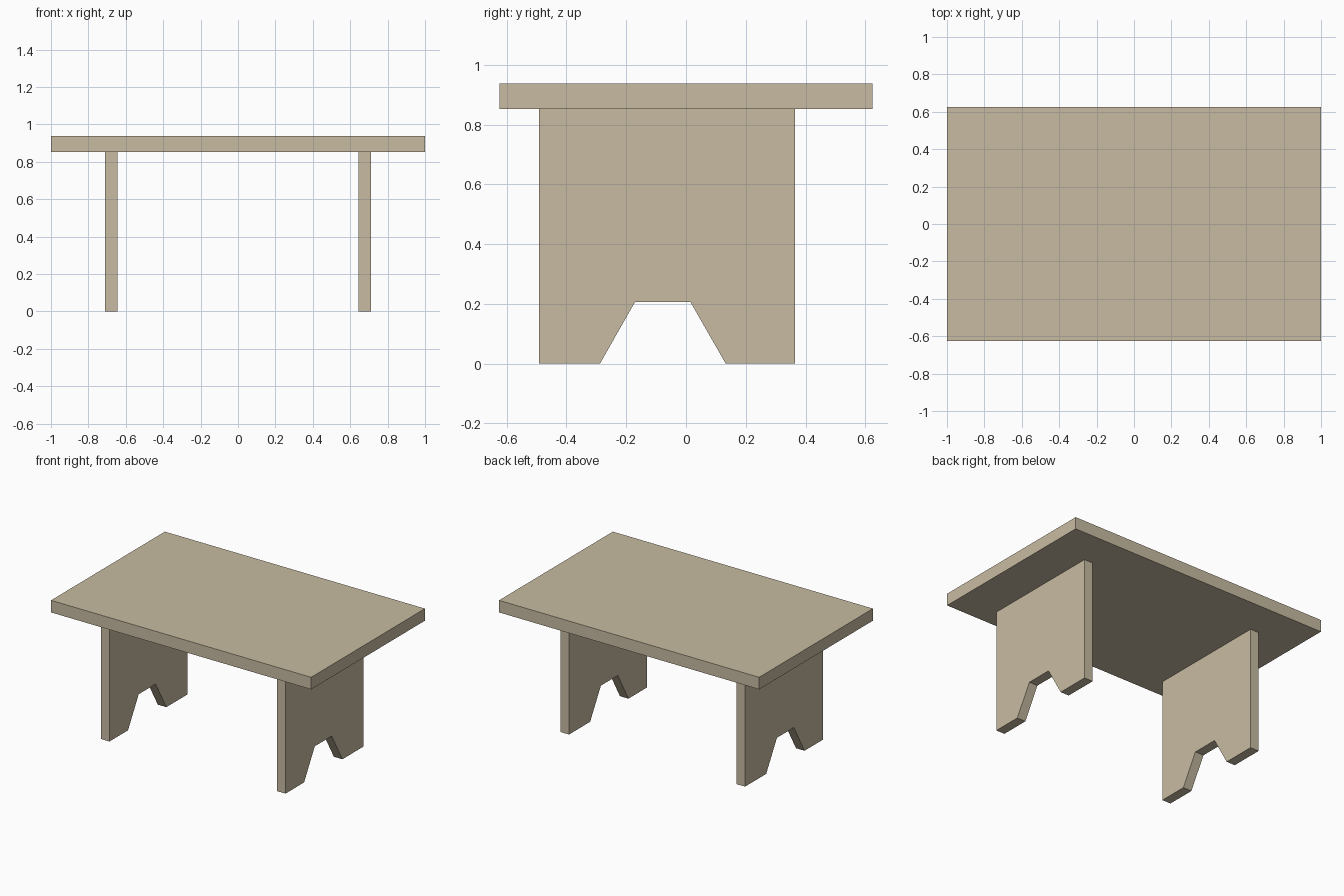
import bpy, bmesh

if "Cube" in bpy.data.objects:
    bpy.data.objects.remove(bpy.data.objects["Cube"])

wood = bpy.data.materials.new("pale_wood")
wood.diffuse_color = (0.58, 0.50, 0.36, 1)
wood.use_nodes = True
wood.node_tree.nodes["Principled BSDF"].inputs["Base Color"].default_value = wood.diffuse_color


def extrude_x(name, profile, x0, x1):
    """Extrude a closed (y, z) profile from x0 to x1."""
    bm = bmesh.new()
    face = bm.faces.new([bm.verts.new((x0, y, z)) for y, z in profile])
    ext = bmesh.ops.extrude_face_region(bm, geom=[face])
    moved = [v for v in ext["geom"] if isinstance(v, bmesh.types.BMVert)]
    bmesh.ops.translate(bm, verts=moved, vec=(x1 - x0, 0, 0))
    bmesh.ops.recalc_face_normals(bm, faces=bm.faces)
    mesh = bpy.data.meshes.new(name)
    bm.to_mesh(mesh)
    bm.free()
    mesh.materials.append(wood)
    obj = bpy.data.objects.new(name, mesh)
    bpy.context.collection.objects.link(obj)
    return obj


TOP_Z, UNDER_Z = 0.937, 0.853

# Table top slab
extrude_x("table_top", [(-0.625, UNDER_Z), (0.625, UNDER_Z),
                        (0.625, TOP_Z), (-0.625, TOP_Z)], -1, 1)

# Plank legs with a trapezoid notch at the floor, set toward the front
leg_profile = [(-0.492, 0), (-0.288, 0), (-0.171, 0.206), (0.015, 0.206),
               (0.133, 0), (0.365, 0), (0.365, UNDER_Z), (-0.492, UNDER_Z)]
for name, x in (("left_leg", -0.677), ("right_leg", 0.677)):
    extrude_x(name, leg_profile, x - 0.033, x + 0.033)
